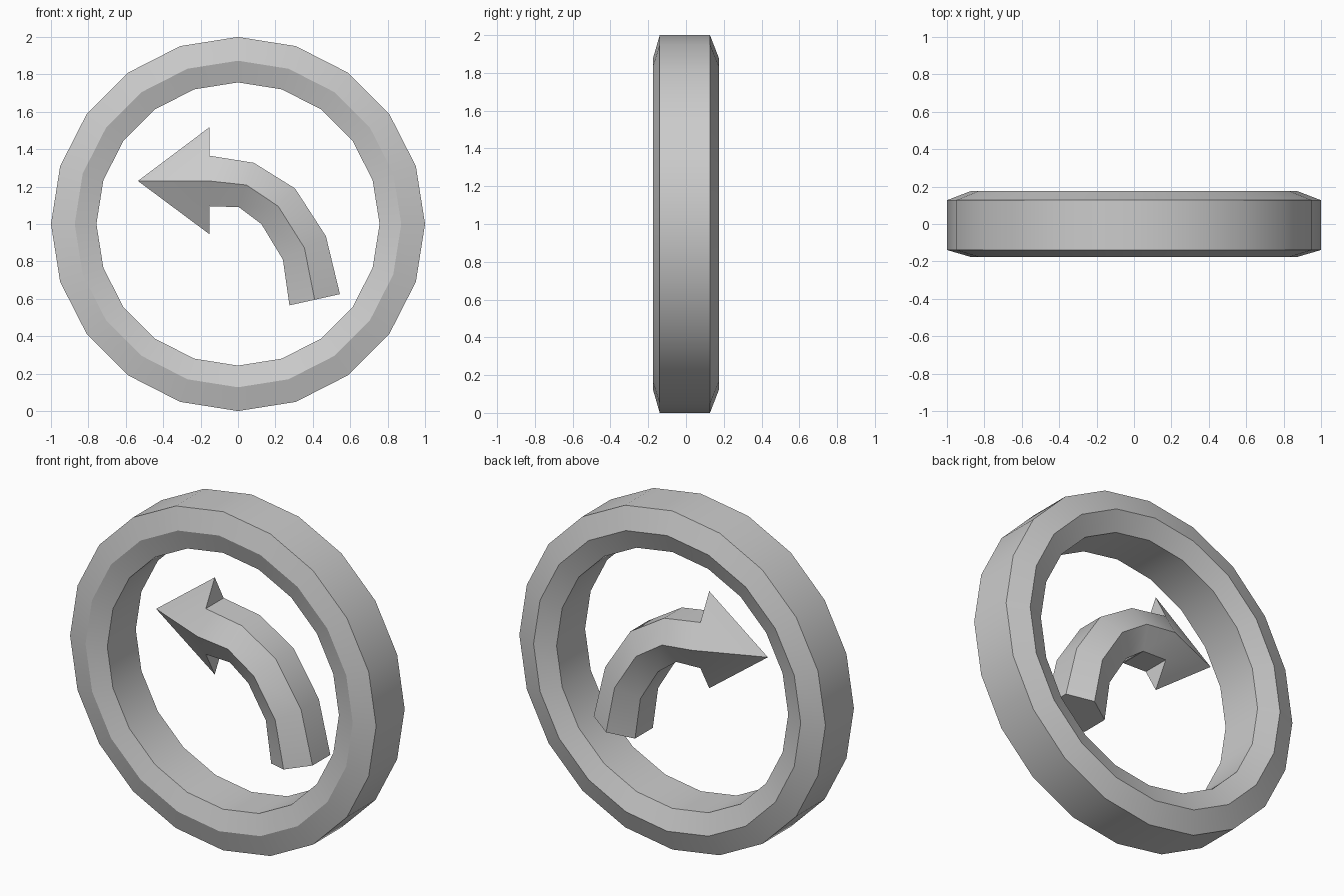
import bpy, bmesh
from math import sin, cos, pi, radians

if "Cube" in bpy.data.objects:
    bpy.data.objects.remove(bpy.data.objects["Cube"])


def finish(name, bm):
    bmesh.ops.recalc_face_normals(bm, faces=bm.faces)
    mesh = bpy.data.meshes.new(name)
    bm.to_mesh(mesh)
    bm.free()
    ob = bpy.data.objects.new(name, mesh)
    bpy.context.collection.objects.link(ob)
    bpy.ops.object.select_all(action='DESELECT')
    ob.select_set(True)
    bpy.context.view_layer.objects.active = ob
    bpy.ops.object.shade_smooth_by_angle(angle=radians(30))
    return ob


def bridge(bm, a, b):
    n = len(a)
    for i in range(n):
        j = (i + 1) % n
        bm.faces.new((a[i], a[j], b[j], b[i]))


# Ring: hexagonal section (radius, y) swept round 20 sides
SECTION = [(1, -.139), (.873, -.176), (.757, -.139),
           (.757, .127), (.873, .176), (1, .127)]
SIDES = 20
bm = bmesh.new()
loops = []
for k in range(SIDES):
    a = 2 * pi * k / SIDES
    loops.append([bm.verts.new((r * cos(a), y, 1 + r * sin(a))) for r, y in SECTION])
for k in range(SIDES):
    bridge(bm, loops[k], loops[(k + 1) % SIDES])
finish("outer_ring", bm)

# Curved arrow: hexagonal shaft through pairs of outer / inner edge points (x, z)
STATIONS = [((.545, .625), (.275, .565)), ((.47, .935), (.24, .81)),
            ((.305, 1.19), (.125, 1.0)), ((.085, 1.327), (.005, 1.09)),
            ((-.152, 1.365), (-.152, 1.095))]
EDGE_Y, RIDGE_Y = .083, .16
bm = bmesh.new()
loops = []
for (ox, oz), (ix, iz) in STATIONS:
    mx, mz = (ox + ix) / 2, (oz + iz) / 2
    loops.append([bm.verts.new(p) for p in (
        (ox, -EDGE_Y, oz), (mx, -RIDGE_Y, mz), (ix, -EDGE_Y, iz),
        (ix, EDGE_Y, iz), (mx, RIDGE_Y, mz), (ox, EDGE_Y, oz))])
for a, b in zip(loops, loops[1:]):
    bridge(bm, a, b)
bm.faces.new(loops[0])

# Arrow head: diamond-based point whose flanks run on from the shaft
of, rf, nf, nb, rb, ob_ = loops[-1]
top = bm.verts.new((-.152, 0, 1.518))
low = bm.verts.new((-.152, 0, .945))
tip = bm.verts.new((-.535, 0, 1.23))
bm.faces.new((of, ob_, top))
bm.faces.new((nf, nb, low))
for face in ((top, of, rf, tip), (rf, nf, low, tip),
             (low, nb, rb, tip), (rb, ob_, top, tip)):
    bm.faces.new(face)
finish("curved_arrow", bm)
